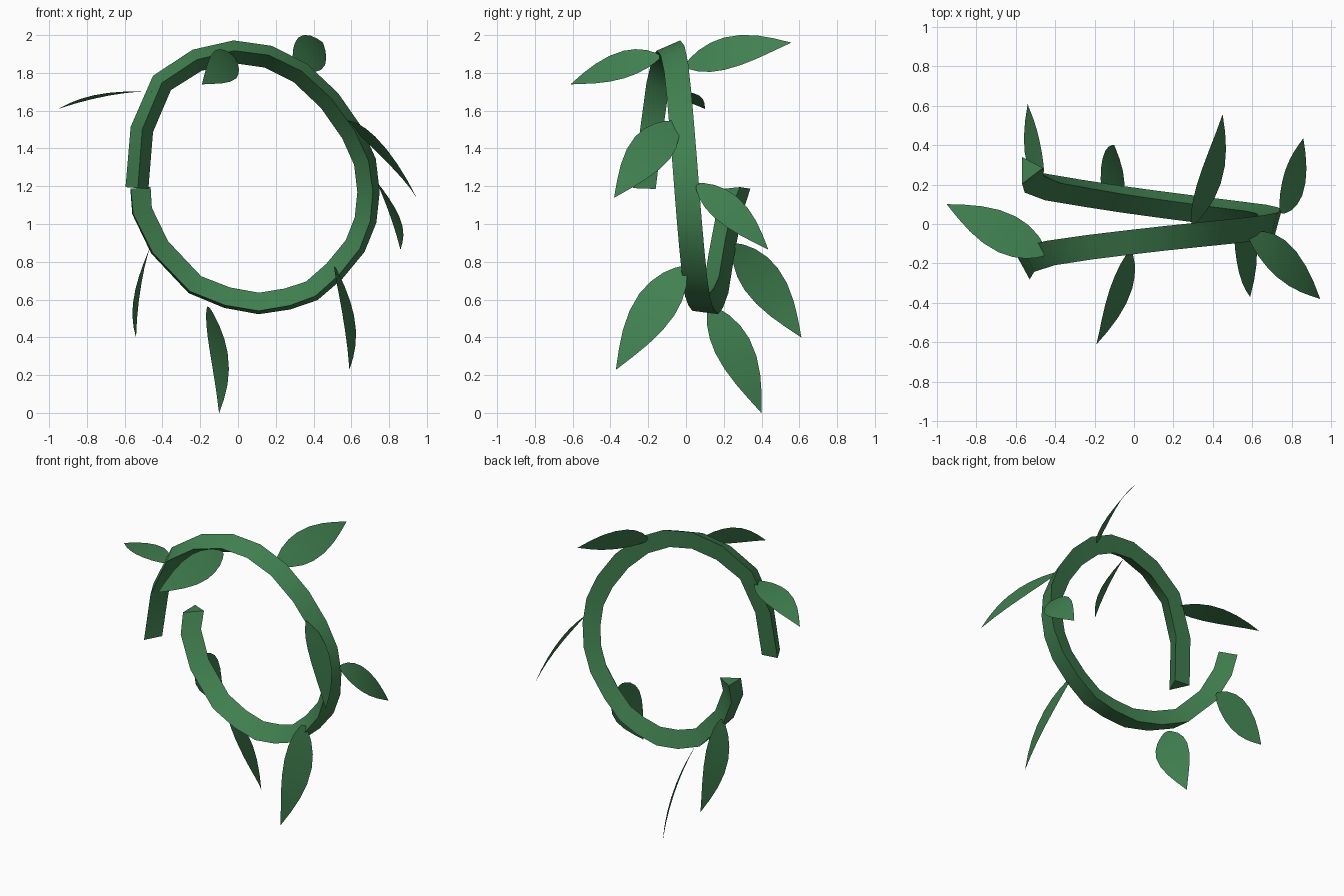
import bpy
from math import radians, sin, cos
from mathutils import Vector

cube = bpy.data.objects.get("Cube")
if cube:
    bpy.data.objects.remove(cube, do_unlink=True)

green = bpy.data.materials.new("leaf_green")
green.use_nodes = True
colour = (0.052, 0.22, 0.08, 1)
green.diffuse_color = colour
green.node_tree.nodes["Principled BSDF"].inputs["Base Color"].default_value = colour


def make_object(name, verts, faces):
    mesh = bpy.data.meshes.new(name)
    mesh.from_pydata(verts, [], faces)
    mesh.materials.append(green)
    obj = bpy.data.objects.new(name, mesh)
    bpy.context.collection.objects.link(obj)
    bpy.ops.object.select_all(action="DESELECT")
    obj.select_set(True)
    bpy.context.view_layer.objects.active = obj
    bpy.ops.object.shade_smooth_by_angle(angle=radians(35))
    return obj


# Vine: one coil of a triangular stem, as (x, z) points that drift back in y
path = [(-.53, 1.19), (-.505, 1.5), (-.4, 1.745), (-.215, 1.865), (-.02, 1.91),
        (.16, 1.885), (.33, 1.8), (.485, 1.655), (.605, 1.485), (.675, 1.33),
        (.695, 1.17), (.68, 1.02), (.625, .88), (.515, .745), (.395, .64),
        (.265, .595), (.11, .57), (-.06, .6), (-.235, .67), (-.425, .87),
        (-.52, 1.065), (-.53, 1.19)]
last = len(path) - 1
verts, faces = [], []
for i, (x, z) in enumerate(path):
    t = i / last
    y = .02 + .25 * (t - .48) + .9 * (t - .48) ** 3
    before, after = path[max(i - 1, 0)], path[min(i + 1, last)]
    outward = Vector((before[1] - after[1], 0, after[0] - before[0])).normalized()
    # Corners: outer edge, front ridge, inner edge
    for angle, radius in ((30, .076), (-90, .082), (145, .068)):
        a = radians(angle + 28 * t)
        verts.append(Vector((x, y, z)) + radius * (outward * cos(a) + Vector((0, sin(a), 0))))
    if i < last:
        for c in range(3):
            d = (c + 1) % 3
            faces.append((3 * i + c, 3 * i + 3 + c, 3 * i + 3 + d, 3 * i + d))
faces += [(0, 1, 2), (3 * last + 2, 3 * last + 1, 3 * last)]
make_object("vine_stem", verts, faces)

# Leaf outline: distance along the leaf and share of the full width
outline = [(0, .12), (.04, .34), (.13, .66), (.25, .9), (.38, 1),
           (.54, .93), (.7, .7), (.85, .38), (1, .01)]


def leaf(name, base, tip, across):
    base, tip = Vector(base), Vector(tip)
    along = tip - base
    length = along.length
    side = Vector(across)
    side = (side - along * side.dot(along) / length ** 2).normalized()
    normal = along.cross(side).normalized()
    verts, faces = [], []
    for i, (t, w) in enumerate(outline):
        centre = base + along * t + normal * length * .21 * t * (1 - t)
        for s in (-1, 0, 1):
            verts.append(centre + side * s * w * length * .178)
        if i:
            for k in range(2):
                a = 3 * i + k
                faces.append((a - 3, a, a + 1, a - 2))
    make_object(name, verts, faces)


# Leaves: base, tip and direction across the blade
leaf("top_front_leaf", (-.02, -.14, 1.885), (-.19, -.61, 1.74), (.6, 0, -.78))
leaf("top_back_leaf", (.3, 0, 1.84), (.45, .555, 1.96), (-.57, 0, .82))
leaf("upper_right_leaf", (-.45, -.15, 1.7), (-.95, .1, 1.61), (-.47, -.88, 0))
leaf("upper_left_leaf", (.585, -.06, 1.54), (.945, -.38, 1.14), (.07, .14, -.14))
leaf("left_back_leaf", (.745, .06, 1.21), (.86, .435, .865), (-.1, .07, .15))
leaf("lower_left_leaf", (.515, -.01, .77), (.59, -.37, .23), (.08, .14, -.15))
leaf("bottom_leaf", (-.155, .13, .56), (-.1, .4, 0), (-.11, .12, .18))
leaf("lower_right_leaf", (-.46, .26, .89), (-.54, .61, .4), (-.06, -.14, -.18))
